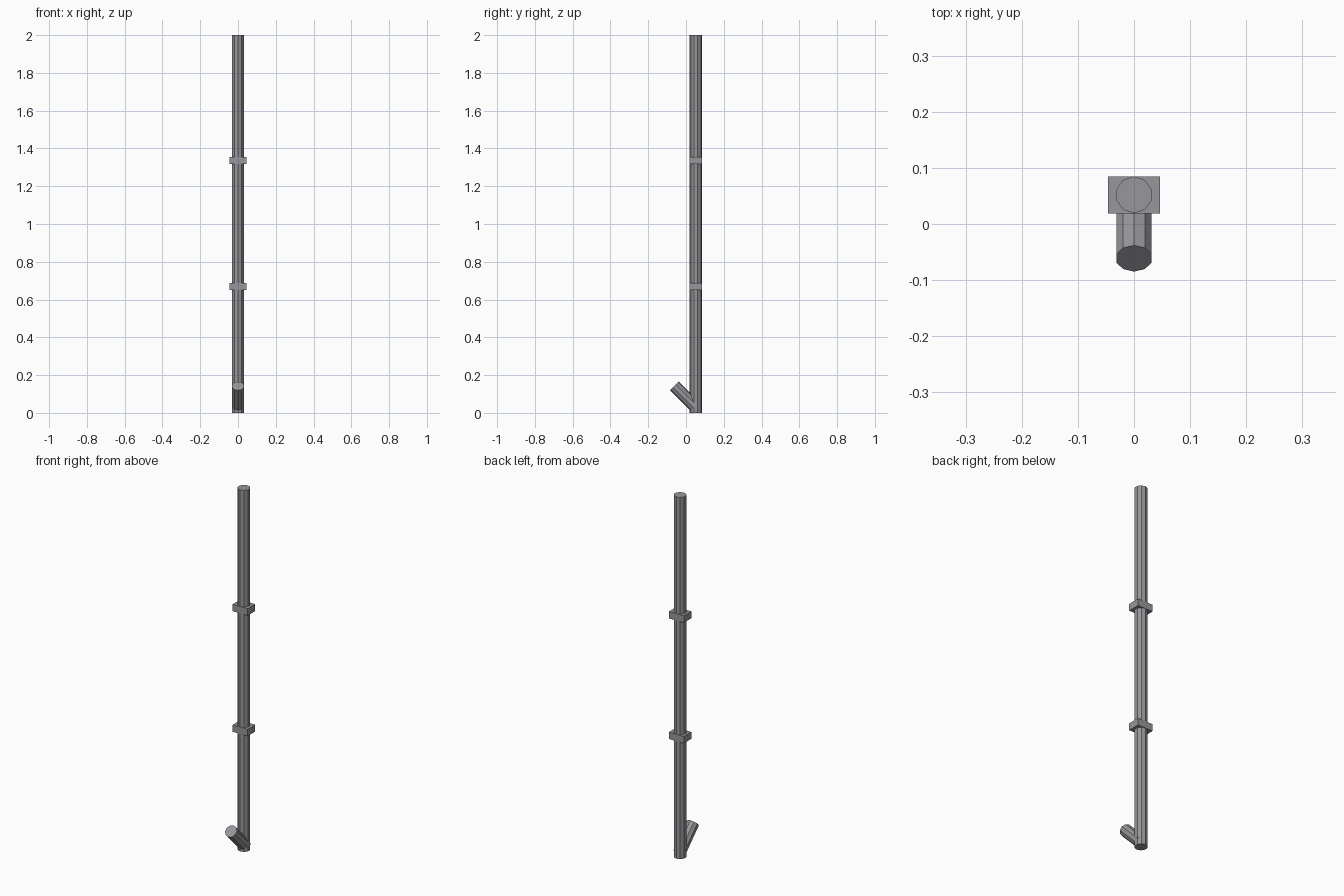
import bpy, math

if "Cube" in bpy.data.objects:
    bpy.data.objects.remove(bpy.data.objects["Cube"])

R, AXIS_Y = 0.033, 0.052

metal = bpy.data.materials.new("dark_grey_metal")
metal.diffuse_color = (0.31, 0.305, 0.325, 1)
metal.use_nodes = True
metal.node_tree.nodes["Principled BSDF"].inputs["Base Color"].default_value = metal.diffuse_color


def finish(name):
    obj = bpy.context.object
    obj.name = name
    obj.data.materials.append(metal)
    return obj


def pipe(name, radius, length, location, tilt=0.0):
    bpy.ops.mesh.primitive_cylinder_add(vertices=10, radius=radius, depth=length,
                                        location=location, rotation=(tilt, 0, 0))
    finish(name)


# Main vertical downpipe
pipe("downpipe", R - 0.0003, 2.0, (0, AXIS_Y, 1.0))

# Outlet spout, tilted 45 degrees upward towards the front
pipe("outlet_spout", R, 0.168, (0, -0.002, 0.083), math.radians(45))

# Wall brackets clamped around the pipe
for label, z in (("lower", 0.669), ("upper", 1.336)):
    bpy.ops.mesh.primitive_cube_add(size=1, location=(0, AXIS_Y, z))
    finish(label + "_bracket").scale = (0.092, 0.066, 0.038)
